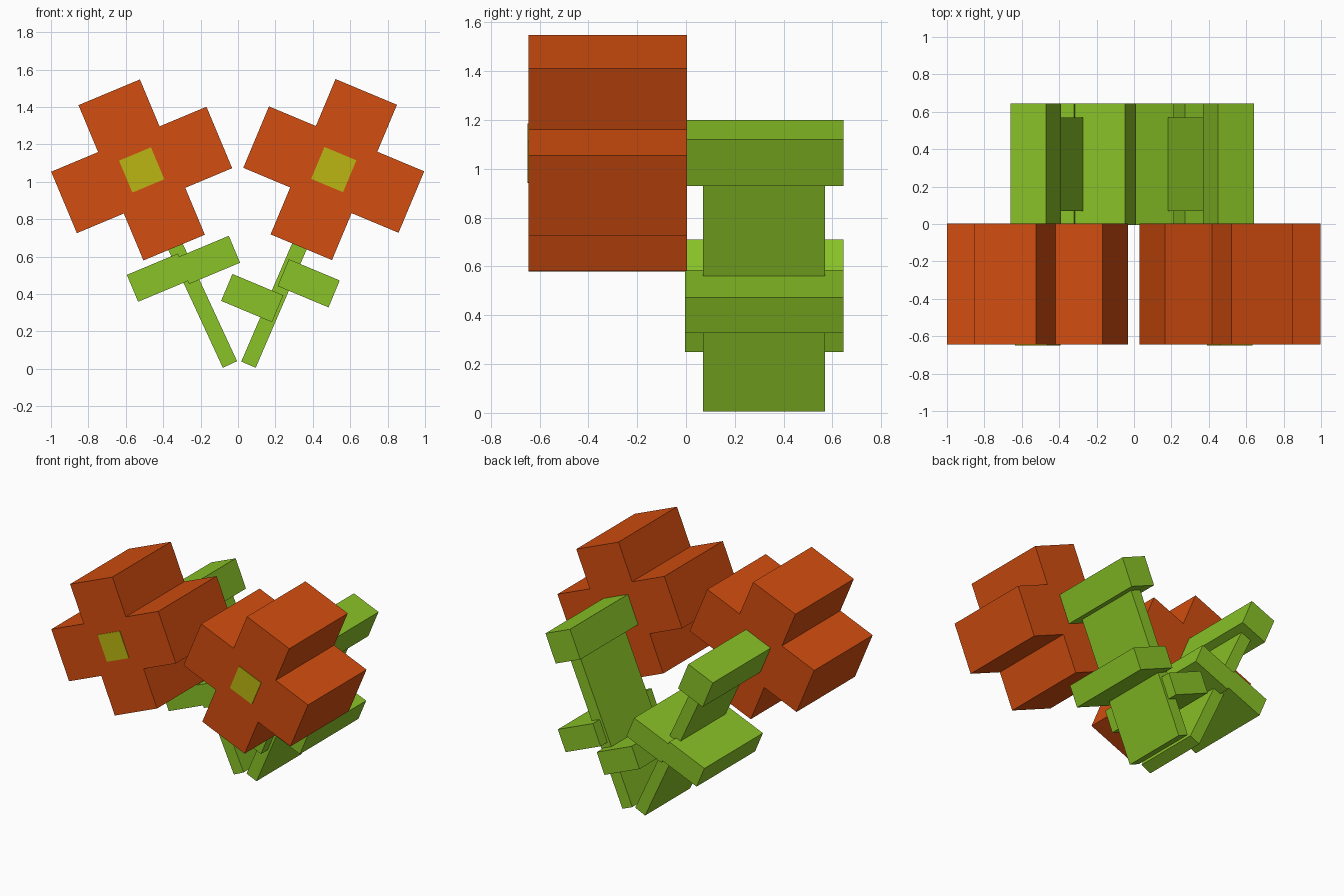
import bpy
import bmesh
from math import radians, atan2
from mathutils import Matrix, Vector

cube = bpy.data.objects.get("Cube")
if cube:
    bpy.data.objects.remove(cube, do_unlink=True)


def make_material(name, rgb):
    mat = bpy.data.materials.new(name)
    mat.use_nodes = True
    color = (*rgb, 1.0)
    mat.diffuse_color = color
    mat.node_tree.nodes["Principled BSDF"].inputs["Base Color"].default_value = color
    return mat


GREEN = make_material("leaf green", (0.25, 0.54, 0.02))
ORANGE = make_material("petal orange", (0.65, 0.075, 0.005))
YELLOW = make_material("centre yellow", (0.50, 0.47, 0.006))
TILT = radians(22.7)


def extrude_profile(name, outline, centre, angle, y_front, y_back, mat):
    """Extrude an outline in the xz plane along y, turned by angle."""
    bm = bmesh.new()
    turn = Matrix.Rotation(angle, 2)
    points = [turn @ Vector(p) + Vector(centre) for p in outline]
    face = bm.faces.new([bm.verts.new((p.x, y_front, p.y)) for p in points])
    extruded = bmesh.ops.extrude_face_region(bm, geom=[face])
    verts = [v for v in extruded["geom"] if isinstance(v, bmesh.types.BMVert)]
    bmesh.ops.translate(bm, verts=verts, vec=(0, y_back - y_front, 0))
    bmesh.ops.recalc_face_normals(bm, faces=bm.faces)
    mesh = bpy.data.meshes.new(name)
    bm.to_mesh(mesh)
    bm.free()
    mesh.materials.append(mat)
    obj = bpy.data.objects.new(name, mesh)
    bpy.context.collection.objects.link(obj)
    return obj


def rectangle(width, height):
    w, h = width / 2, height / 2
    return [(-w, -h), (w, -h), (w, h), (-w, h)]


def cross(half, reach):
    """Outline of a plus sign: one arm repeated at quarter turns."""
    arm = [Vector((half, half)), Vector((half, reach)), Vector((-half, reach))]
    return [Matrix.Rotation(radians(90 * i), 2) @ p for i in range(4) for p in arm]


def build_flower(side, tilt, head, calyx, foot, leaves):
    # Four-petal head with a coloured centre plate
    extrude_profile(side + "_petals", cross(0.178, 0.45), head, tilt,
                    -0.645, 0.004, ORANGE)
    extrude_profile(side + "_flower_centre", rectangle(0.185, 0.185), head, tilt,
                    -0.649, -0.643, YELLOW)
    # Block behind the head
    extrude_profile(side + "_calyx", rectangle(0.207, 0.207), calyx, tilt,
                    0.0, 0.645, GREEN)
    # Stem from the foot into the calyx
    a, b = Vector(foot), Vector(calyx)
    axis = b - a
    extrude_profile(side + "_stem", rectangle(0.084, axis.length), (a + b) / 2,
                    atan2(-axis.x, axis.y), 0.07, 0.57, GREEN)
    # Pair of leaves
    for label, centre in zip(("outer", "inner"), leaves):
        extrude_profile(side + "_" + label + "_leaf", rectangle(0.295, 0.156),
                        centre, tilt, -0.005, 0.645, GREEN)


build_flower("right", TILT, (-0.515, 1.063), (-0.525, 1.065), (-0.043, 0.023),
             [(-0.428, 0.487), (-0.155, 0.582)])
build_flower("left", -TILT, (0.512, 1.065), (0.505, 1.065), (0.056, 0.022),
             [(0.378, 0.457), (0.076, 0.378)])
